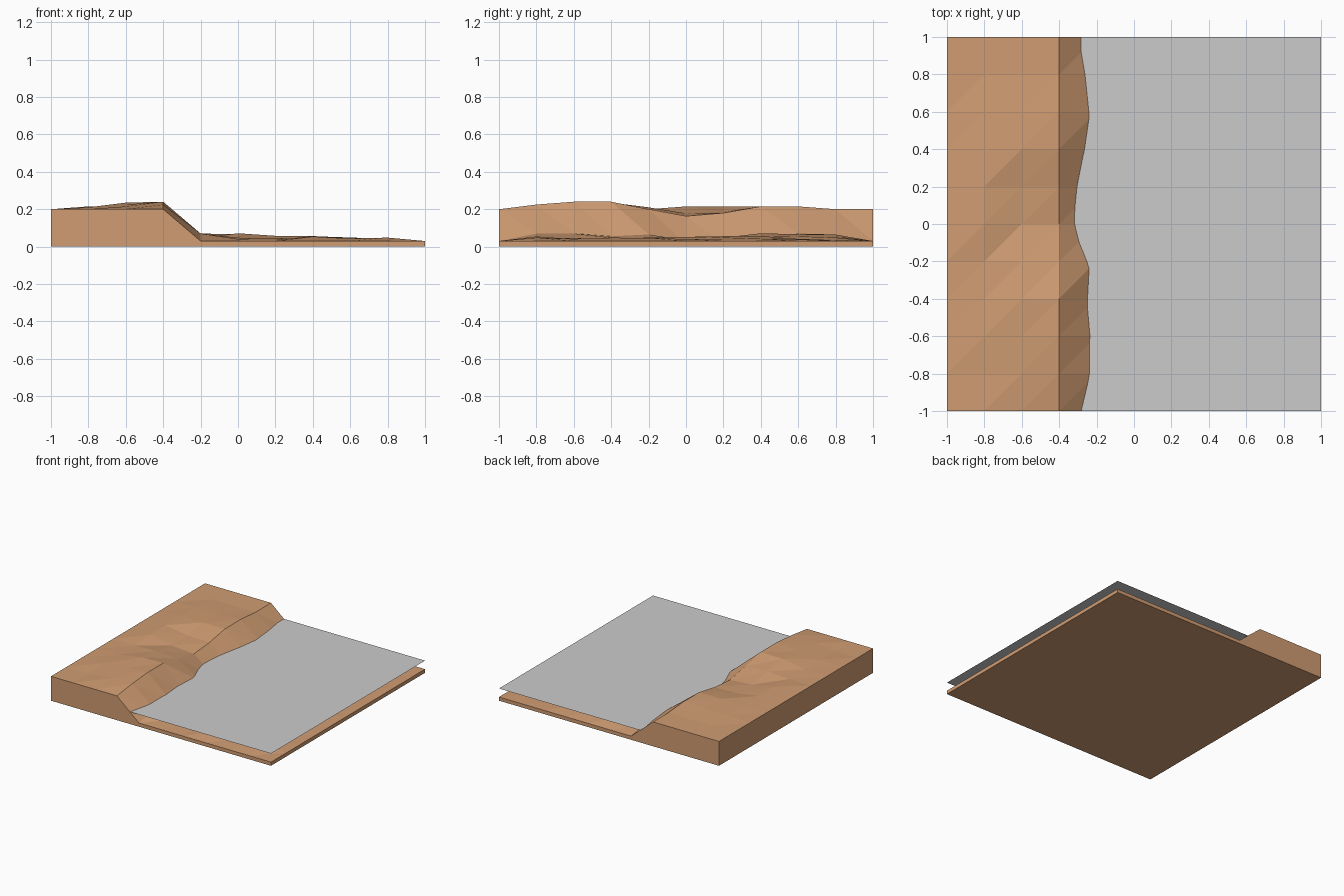
import bpy, bmesh, random

if "Cube" in bpy.data.objects:
    bpy.data.objects.remove(bpy.data.objects["Cube"])

random.seed(4)
N = 11            # grid points per side
STEP = 0.2
BANK, BED, WATER = 0.20, 0.03, 0.10


def material(name, rgb):
    m = bpy.data.materials.new(name)
    m.diffuse_color = (*rgb, 1)
    m.use_nodes = True
    m.node_tree.nodes["Principled BSDF"].inputs["Base Color"].default_value = m.diffuse_color
    return m


def make_object(name, bm, mat):
    me = bpy.data.meshes.new(name)
    bm.to_mesh(me)
    bm.free()
    me.materials.append(mat)
    ob = bpy.data.objects.new(name, me)
    bpy.context.collection.objects.link(ob)
    return ob


sand = material("sandy soil", (0.63, 0.335, 0.17))
grey = material("grey water", (0.60, 0.60, 0.60))

# Ground heights along y (inner rows, -0.8 to 0.8) for the bank columns
columns = {
    1: [.20, .21, .205, .20, .215, .215, .215, .21, .20],
    2: [.215, .225, .235, .21, .178, .185, .215, .21, .20],
    3: [.225, .24, .24, .20, .163, .18, .215, .215, .20],
    4: [.07, .07, .055, .065, .01, .012, .045, .07, .055],
}
# Highest point of the river bed in each remaining column
bed_peak = {5: .075, 6: .06, 7: .06, 8: .05, 9: .05}


def height(i, j):
    border = i in (0, N - 1) or j in (0, N - 1)
    if border:
        return BANK if i <= 3 else BED
    if i in columns:
        return columns[i][j - 1]
    return random.uniform(BED, bed_peak[i])


# Ground: faceted grid with skirt walls and a flat base
bm = bmesh.new()
top = [[bm.verts.new((-1 + i * STEP, -1 + j * STEP, height(i, j)))
        for j in range(N)] for i in range(N)]
for i in range(N - 1):
    for j in range(N - 1):
        a, b = top[i][j], top[i + 1][j]
        c, d = top[i + 1][j + 1], top[i][j + 1]
        bm.faces.new((a, b, c))
        bm.faces.new((a, c, d))
rim = ([top[i][0] for i in range(N - 1)] + [top[N - 1][j] for j in range(N - 1)]
       + [top[i][N - 1] for i in range(N - 1, 0, -1)]
       + [top[0][j] for j in range(N - 1, 0, -1)])
low = [bm.verts.new((v.co.x, v.co.y, 0)) for v in rim]
for k in range(len(rim)):
    n = (k + 1) % len(rim)
    bm.faces.new((low[k], low[n], rim[n], rim[k]))
bm.faces.new(low[::-1])
make_object("river_bank_ground", bm, sand)

# Water: single sheet whose left edge is buried in the bank
bm = bmesh.new()
bm.faces.new([bm.verts.new((x, y, WATER))
              for x, y in ((-0.4, -1), (1, -1), (1, 1), (-0.4, 1))])
make_object("water_surface", bm, grey)
